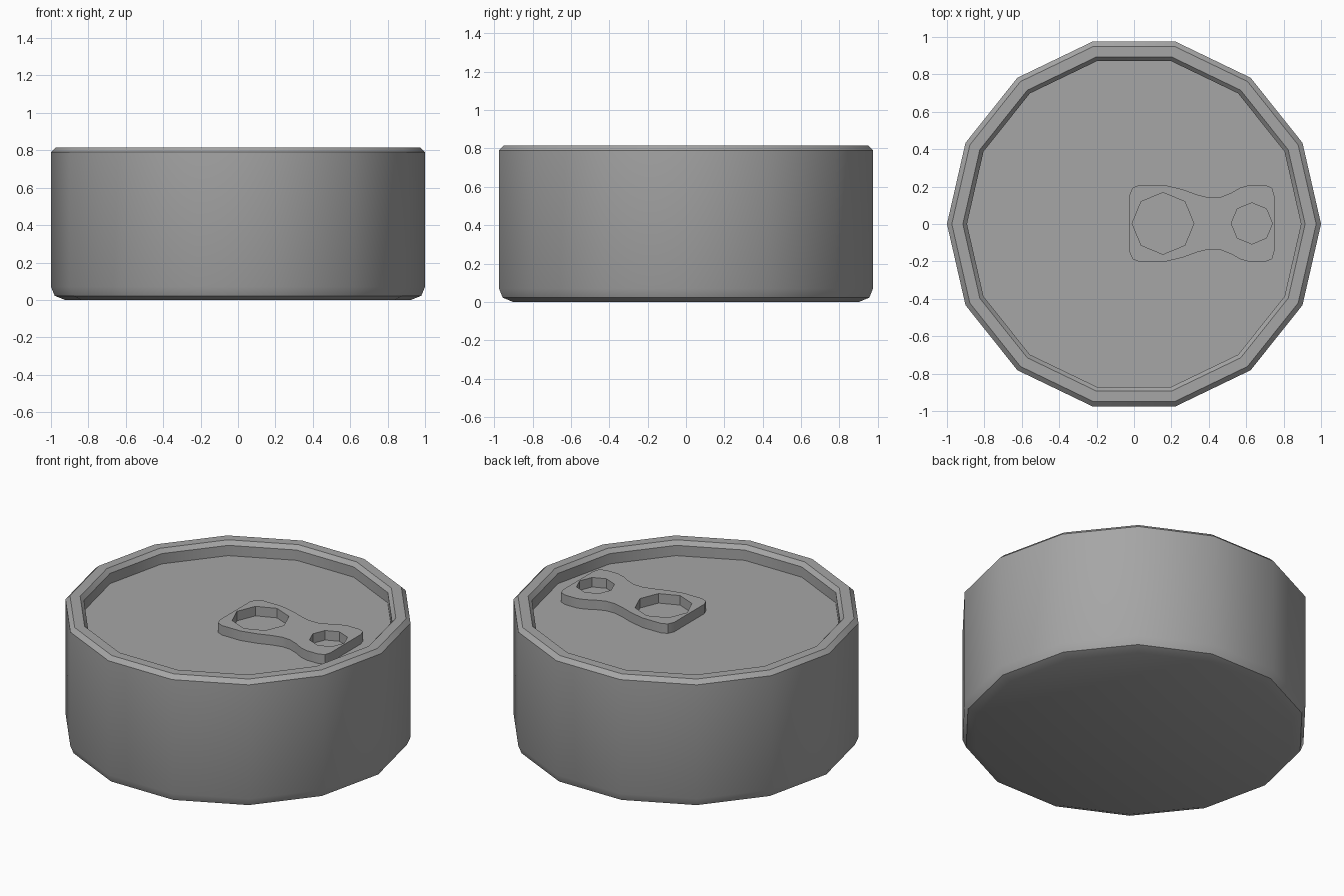
import bpy, bmesh
from math import cos, sin, pi

cube = bpy.data.objects.get("Cube")
if cube:
    bpy.data.objects.remove(cube, do_unlink=True)

metal = bpy.data.materials.new("grey metal")
metal.use_nodes = True
GREY = (0.38, 0.38, 0.38, 1)
metal.diffuse_color = GREY
metal.node_tree.nodes["Principled BSDF"].inputs["Base Color"].default_value = GREY

SIDES = 14
FLOOR, TAB_TOP = 0.725, 0.785


def ngon(cx, cy, r, n):
    return [(cx + r * cos(2 * pi * i / n), cy + r * sin(2 * pi * i / n)) for i in range(n)]


def finish(name, bm):
    mesh = bpy.data.meshes.new(name)
    bmesh.ops.recalc_face_normals(bm, faces=bm.faces)
    bm.to_mesh(mesh)
    bm.free()
    mesh.materials.clear()
    mesh.materials.append(metal)
    obj = bpy.data.objects.new(name, mesh)
    bpy.context.collection.objects.link(obj)
    bpy.ops.object.select_all(action='DESELECT')
    obj.select_set(True)
    bpy.context.view_layer.objects.active = obj
    bpy.ops.object.shade_smooth_by_angle(angle=pi / 6)
    return obj


# Can body: (radius, height) profile from the base, over the rim, to the sunken lid
profile = [(0.925, 0), (0.98, 0.022), (1, 0.07), (1, 0.79), (0.974, 0.815),
           (0.915, 0.815), (0.893, 0.79), (0.893, FLOOR)]
bm = bmesh.new()
rings = [[bm.verts.new((x, y, z)) for x, y in ngon(0, 0, r, SIDES)] for r, z in profile]
for low, high in zip(rings, rings[1:]):
    for i in range(SIDES):
        j = (i + 1) % SIDES
        bm.faces.new((low[i], low[j], high[j], high[i]))
bm.faces.new(rings[0])
bm.faces.new(rings[-1])
finish("can_body", bm)

# Pull tab: mirrored waisted outline with two octagonal holes
half = [(-0.025, 0.15), (-0.008, 0.19), (0.03, 0.206), (0.16, 0.206), (0.26, 0.182),
        (0.34, 0.153), (0.40, 0.138), (0.46, 0.14), (0.52, 0.164), (0.57, 0.192),
        (0.62, 0.206), (0.70, 0.206), (0.738, 0.19), (0.75, 0.15)]
outline = half + [(x, -y) for x, y in reversed(half)]
curve = bpy.data.curves.new("tab_outline", 'CURVE')
curve.dimensions = '2D'
curve.fill_mode = 'BOTH'
curve.extrude = (TAB_TOP - FLOOR) / 2
for loop in (outline, ngon(0.155, 0, 0.165, 8), ngon(0.63, 0, 0.11, 8)):
    spline = curve.splines.new('POLY')
    spline.points.add(len(loop) - 1)
    for point, (x, y) in zip(spline.points, loop):
        point.co = (x, y, 0, 1)
    spline.use_cyclic_u = True
helper = bpy.data.objects.new("tab_outline", curve)
bpy.context.collection.objects.link(helper)
bpy.context.view_layer.update()
solid = bpy.data.meshes.new_from_object(helper.evaluated_get(bpy.context.evaluated_depsgraph_get()))
bpy.data.objects.remove(helper, do_unlink=True)
bm = bmesh.new()
bm.from_mesh(solid)
bmesh.ops.remove_doubles(bm, verts=bm.verts, dist=0.0005)
bmesh.ops.dissolve_limit(bm, angle_limit=0.01, verts=bm.verts, edges=bm.edges)
bmesh.ops.translate(bm, verts=bm.verts, vec=(0, 0.003, (FLOOR + TAB_TOP) / 2))
finish("pull_tab", bm)
